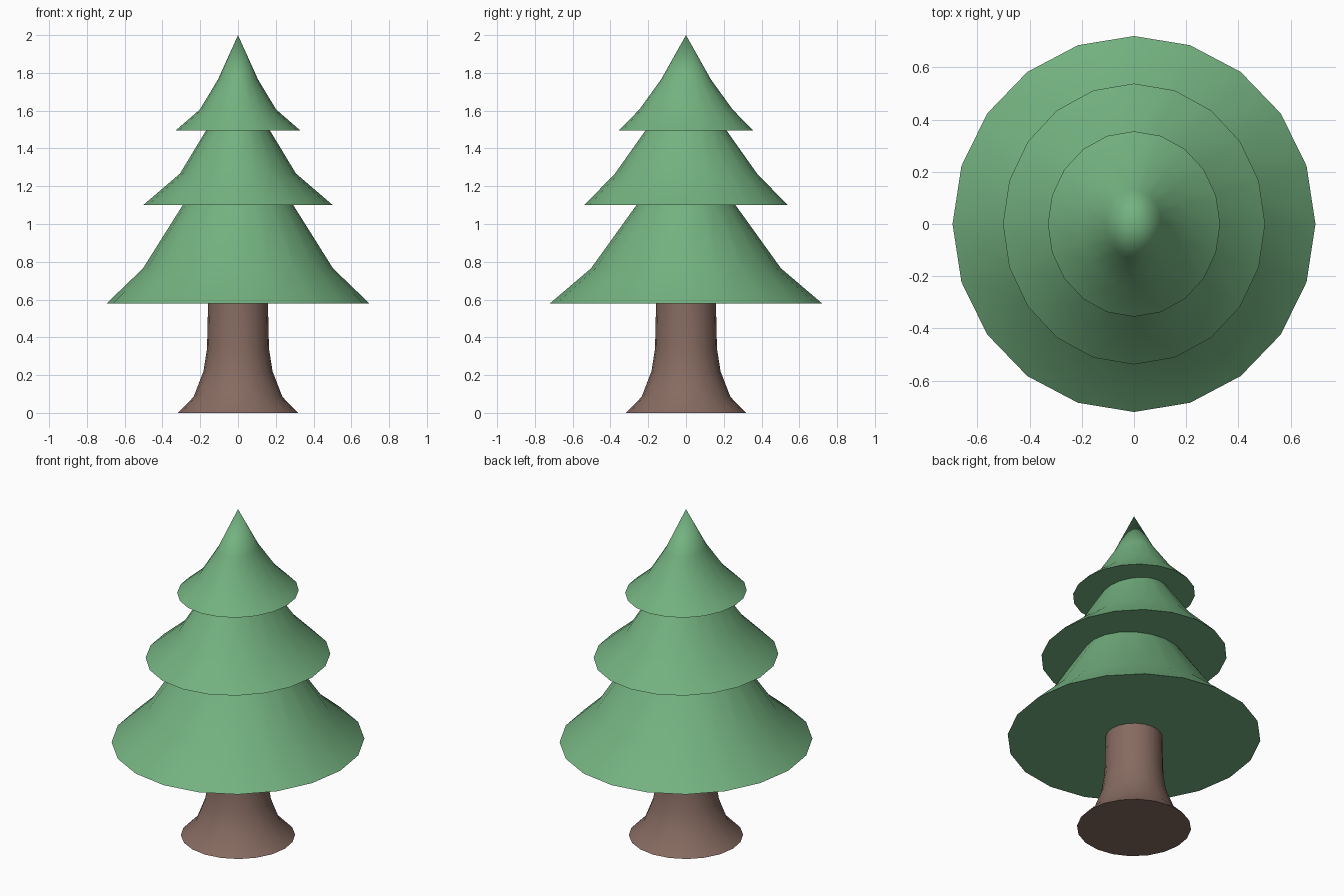
import bpy, bmesh
from math import cos, sin, tau, radians

if "Cube" in bpy.data.objects:
    bpy.data.objects.remove(bpy.data.objects["Cube"])

SIDES = 20


def material(name, rgb):
    m = bpy.data.materials.new(name)
    m.diffuse_color = (*rgb, 1)
    m.use_nodes = True
    m.node_tree.nodes["Principled BSDF"].inputs["Base Color"].default_value = m.diffuse_color
    return m


def lathe(name, rings, mat, apex=None):
    """Skin stacked elliptical rings (rx, ry, z); cap the base, close the top with a cap or an apex."""
    bm = bmesh.new()
    loops = [[bm.verts.new((rx * cos(tau * i / SIDES), ry * sin(tau * i / SIDES), z))
              for i in range(SIDES)] for rx, ry, z in rings]
    bm.faces.new(loops[0][::-1])
    for a, b in zip(loops, loops[1:]):
        for i in range(SIDES):
            j = (i + 1) % SIDES
            bm.faces.new((a[i], a[j], b[j], b[i]))
    top = loops[-1]
    if apex is None:
        bm.faces.new(top)
    else:
        tip = bm.verts.new((0, 0, apex))
        for i in range(SIDES):
            bm.faces.new((top[i], top[(i + 1) % SIDES], tip))
    me = bpy.data.meshes.new(name)
    bm.to_mesh(me)
    bm.free()
    me.materials.append(mat)
    ob = bpy.data.objects.new(name, me)
    bpy.context.collection.objects.link(ob)
    bpy.ops.object.select_all(action='DESELECT')
    ob.select_set(True)
    bpy.context.view_layer.objects.active = ob
    bpy.ops.object.shade_smooth_by_angle(angle=radians(35))
    return ob


bark = material("bark", (0.24, 0.147, 0.12))
needles = material("needles", (0.175, 0.445, 0.216))

# Trunk with flared foot
lathe("trunk", [(0.318, 0.318, 0), (0.235, 0.235, 0.085), (0.183, 0.183, 0.22),
                (0.164, 0.164, 0.34), (0.158, 0.158, 0.6)], bark)

# Three flared foliage tiers, each tucked slightly into the one above
lathe("lower_foliage", [(0.695, 0.72, 0.58), (0.503, 0.503, 0.765), (0.28, 0.248, 1.12)], needles)
lathe("middle_foliage", [(0.502, 0.538, 1.10), (0.307, 0.376, 1.267), (0.16, 0.204, 1.51)], needles)
lathe("upper_foliage", [(0.33, 0.355, 1.495), (0.202, 0.247, 1.606), (0.106, 0.132, 1.765)], needles, apex=2.0)
